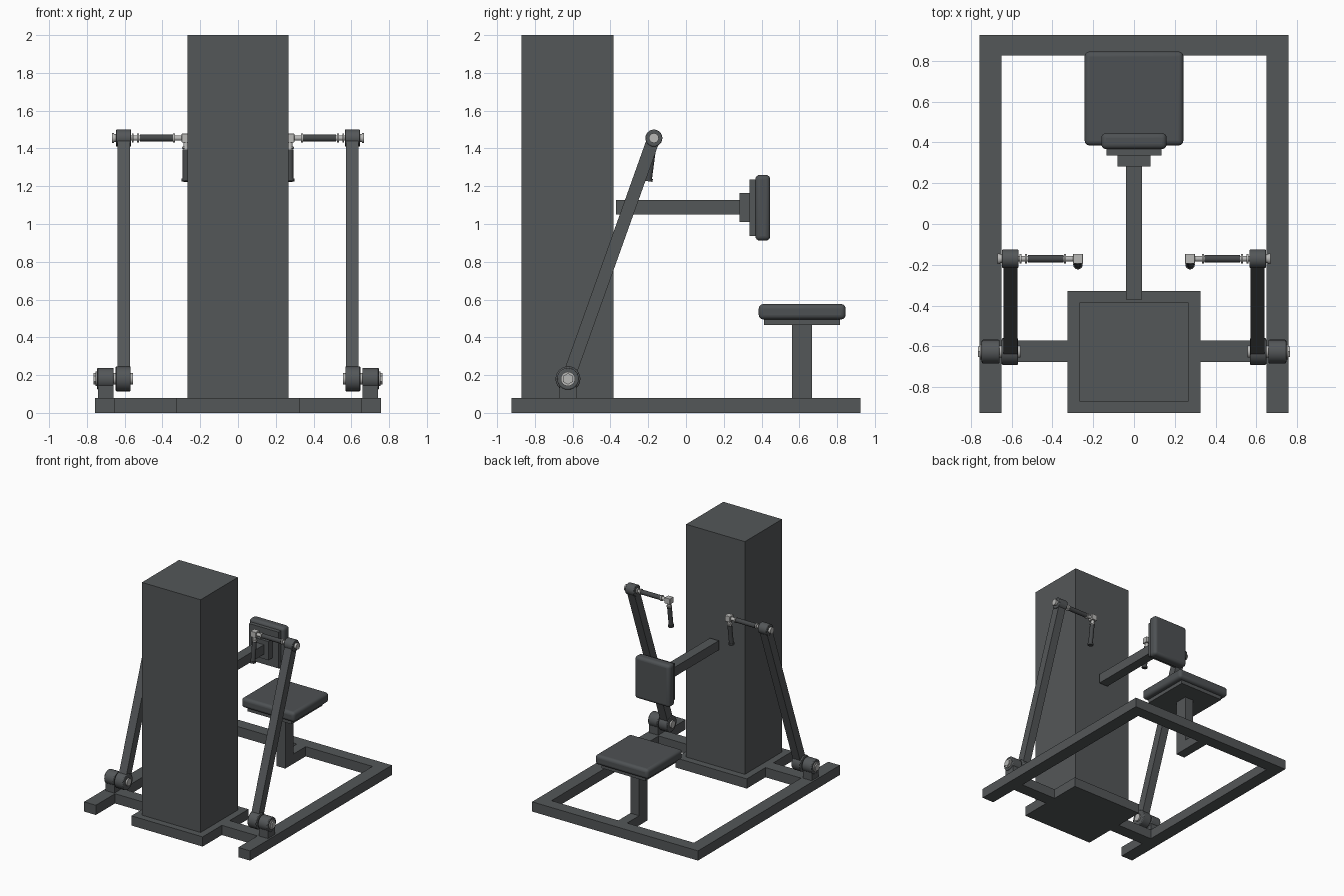
import bpy, math
from mathutils import Vector

if "Cube" in bpy.data.objects:
    bpy.data.objects.remove(bpy.data.objects["Cube"])


def mat(name, c):
    m = bpy.data.materials.new(name)
    m.diffuse_color = (*c, 1)
    m.use_nodes = True
    m.node_tree.nodes["Principled BSDF"].inputs["Base Color"].default_value = m.diffuse_color
    return m


FRAME = mat("frame grey", (0.088, 0.095, 0.099))
PAD = mat("pad grey", (0.076, 0.083, 0.088))
GRIP = mat("grip dark", (0.06, 0.064, 0.067))
STEEL = mat("steel", (0.48, 0.48, 0.47))


def finish(o, name, m):
    o.name = name
    o.data.materials.clear()
    o.data.materials.append(m)
    return o


def box(name, lo, hi, m=FRAME, bevel=0):
    """Box between two corners, optionally with rounded edges."""
    lo, hi = Vector(lo), Vector(hi)
    bpy.ops.mesh.primitive_cube_add(size=1, location=(lo + hi) / 2)
    o = bpy.context.object
    o.scale = hi - lo
    bpy.ops.object.transform_apply(location=False, rotation=False, scale=True)
    if bevel:
        b = o.modifiers.new("round", 'BEVEL')
        b.width, b.segments = bevel, 4
        bpy.ops.object.shade_smooth_by_angle(angle=math.radians(40))
    return finish(o, name, m)


def rod(name, a, b, r, m=FRAME, sides=24, bevel=0):
    """Cylinder from a to b."""
    a, b = Vector(a), Vector(b)
    d = b - a
    bpy.ops.mesh.primitive_cylinder_add(vertices=sides, radius=r, depth=d.length,
                                        location=(a + b) / 2,
                                        rotation=d.to_track_quat('Z', 'Y').to_euler())
    o = bpy.context.object
    if bevel:
        v = o.modifiers.new("round", 'BEVEL')
        v.width, v.segments, v.limit_method = bevel, 2, 'ANGLE'
        v.angle_limit = math.radians(50)
    if sides > 8:
        bpy.ops.object.shade_smooth_by_angle(angle=math.radians(35))
    return finish(o, name, m)


# Floor frame and weight tower
box("back_rail", (-0.65, 0.825, 0), (0.65, 0.925, 0.08))
box("base_plate", (-0.325, -0.925, 0), (0.325, -0.328, 0.08))
box("weight_tower", (-0.268, -0.87, 0.08), (0.268, -0.385, 2.0))

# Seat
box("seat_foot", (-0.04, 0.56, 0), (0.04, 0.825, 0.08))
box("seat_post", (-0.04, 0.56, 0.08), (0.04, 0.668, 0.47))
box("seat_plate", (-0.2, 0.412, 0.465), (0.2, 0.815, 0.5))
box("seat", (-0.242, 0.385, 0.495), (0.242, 0.845, 0.576), PAD, 0.024)

# Chest pad on its beam
box("pad_beam", (-0.04, -0.37, 1.05), (0.04, 0.285, 1.128))
box("pad_mount", (-0.08, 0.282, 1.01), (0.08, 0.336, 1.165))
box("pad_plate", (-0.135, 0.336, 0.937), (0.135, 0.372, 1.236))
box("chest_pad", (-0.16, 0.367, 0.912), (0.16, 0.446, 1.26), PAD, 0.024)

# Lever arms, mirrored on both sides
PY, PZ = -0.625, 0.18   # floor pivot
TY, TZ = -0.17, 1.455   # top joint
for s, side in ((1, "right"), (-1, "left")):
    def sbox(part, x0, x1, y0, y1, z0, z1, m=FRAME, bevel=0):
        xs = sorted((s * x0, s * x1))
        return box(side + "_" + part, (xs[0], y0, z0), (xs[1], y1, z1), m, bevel)

    def axle(part, x0, x1, y, z, r, m=FRAME, sides=24, bevel=0):
        return rod(side + "_" + part, (s * x0, y, z), (s * x1, y, z), r, m, sides, bevel)

    sbox("side_rail", 0.65, 0.757, -0.925, 0.925, 0, 0.08)
    sbox("cross_bar", 0.325, 0.65, -0.675, -0.572, 0, 0.08)

    # Floor pivot
    sbox("pivot_bracket", 0.66, 0.742, PY - 0.045, PY + 0.045, 0.08, 0.16)
    axle("pivot_housing", 0.658, 0.746, PY, PZ, 0.058, FRAME, 24, 0.006)
    axle("pivot_washer", 0.746, 0.754, PY, PZ, 0.038, STEEL)
    axle("pivot_bolt", 0.752, 0.764, PY, PZ, 0.03, STEEL, 6)
    axle("pivot_shaft", 0.555, 0.66, PY, PZ, 0.03, STEEL)
    axle("lever_hub", 0.568, 0.648, PY, PZ, 0.066, FRAME, 24, 0.006)

    # Slanted lever
    a, b = Vector((s * 0.605, PY, PZ)), Vector((s * 0.605, TY, TZ))
    length = (b - a).length
    lever = box(side + "_lever", (-0.034, -0.034, -length / 2), (0.034, 0.034, length / 2))
    lever.location = (a + b) / 2
    lever.rotation_euler = (-math.atan2(TY - PY, TZ - PZ), 0, 0)

    # Top joint and horizontal grip
    axle("top_hub", 0.566, 0.646, TY, TZ, 0.045, FRAME, 24, 0.004)
    axle("top_washer", 0.646, 0.656, TY, TZ, 0.022, STEEL)
    axle("top_bolt", 0.656, 0.668, TY, TZ, 0.026, STEEL, 16)
    axle("grip_shaft", 0.29, 0.57, TY, TZ, 0.014, STEEL, 16)
    for i, x in enumerate((0.525, 0.552, 0.333)):
        axle("grip_collar_%d" % i, x, x + 0.01, TY, TZ, 0.023, STEEL, 16)
    axle("grip", 0.345, 0.52, TY, TZ, 0.019, GRIP, 16)

    # Corner block and hanging handle
    sbox("corner_block", 0.25, 0.298, TY - 0.024, TY + 0.024, TZ - 0.024, TZ + 0.024, STEEL, 0.003)
    top = Vector((s * 0.275, TY - 0.002, TZ - 0.02))
    end = Vector((s * 0.275, -0.2, 1.226))
    rod(side + "_handle_neck", top, top.lerp(end, 0.25), 0.014, STEEL, 16)
    rod(side + "_handle_collar", top.lerp(end, 0.13), top.lerp(end, 0.17), 0.021, STEEL, 16)
    rod(side + "_handle", top.lerp(end, 0.2), end, 0.018, GRIP, 16)
    rod(side + "_handle_cap", top.lerp(end, 0.93), end, 0.023, GRIP, 16)
